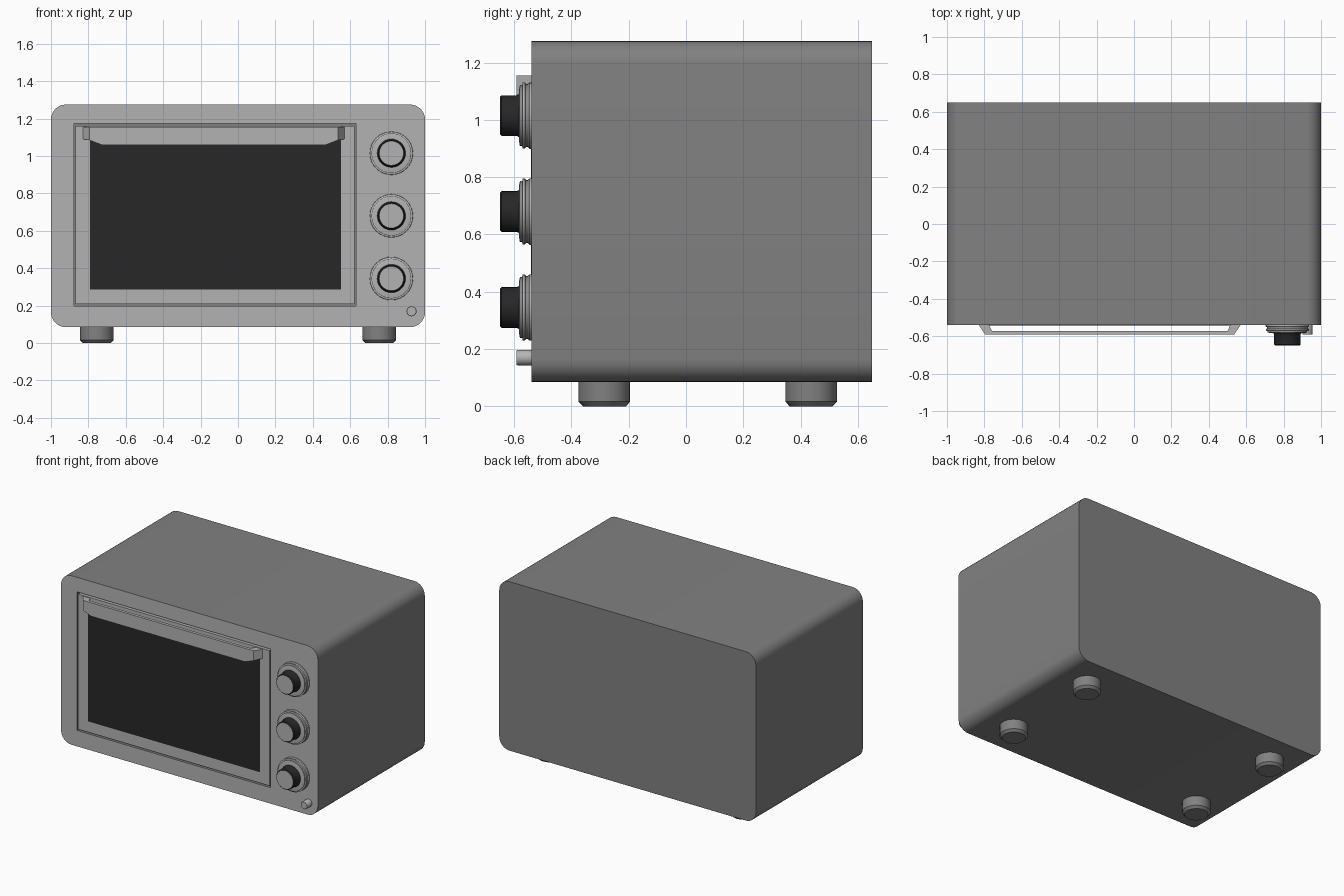
import bpy, bmesh, math
from mathutils import Matrix, Vector

if "Cube" in bpy.data.objects:
    bpy.data.objects.remove(bpy.data.objects["Cube"])

FRONT, BACK = -0.54, 0.65


def material(name, v):
    m = bpy.data.materials.new(name)
    m.diffuse_color = (v, v, v, 1)
    m.use_nodes = True
    m.node_tree.nodes["Principled BSDF"].inputs["Base Color"].default_value = m.diffuse_color
    return m


dark = material("dark", 0.02)
shell_grey = material("shell_grey", 0.22)
light = material("light_grey", 0.45)


def make(name, bm, mats=(), smooth=True):
    bmesh.ops.recalc_face_normals(bm, faces=bm.faces)
    me = bpy.data.meshes.new(name)
    bm.to_mesh(me)
    bm.free()
    ob = bpy.data.objects.new(name, me)
    bpy.context.collection.objects.link(ob)
    for m in mats:
        me.materials.append(m)
    if smooth:
        bpy.ops.object.select_all(action='DESELECT')
        ob.select_set(True)
        bpy.context.view_layer.objects.active = ob
        bpy.ops.object.shade_smooth_by_angle(angle=math.radians(35))
    return ob


def box(name, x0, x1, y0, y1, z0, z1, mats=()):
    bm = bmesh.new()
    mat = Matrix.Translation(((x0 + x1) / 2, (y0 + y1) / 2, (z0 + z1) / 2))
    mat = mat @ Matrix.Diagonal((x1 - x0, y1 - y0, z1 - z0, 1))
    bmesh.ops.create_cube(bm, size=1, matrix=mat)
    return make(name, bm, mats, smooth=False)


def lathe(name, profile, origin, axis, mats=(), n=32, mat_from=None):
    """Turn (radius, distance) pairs about an axis; both ends are capped.
    Side bands up to mat_from use material 0, later ones 1, the end cap 0."""
    bm = bmesh.new()
    rot = Vector((0, 0, 1)).rotation_difference(Vector(axis))
    rings = []
    for r, d in profile:
        ring = []
        for i in range(n):
            a = 2 * math.pi * i / n
            p = rot @ Vector((r * math.cos(a), r * math.sin(a), d))
            ring.append(bm.verts.new(p + Vector(origin)))
        rings.append(ring)
    for k in range(len(rings) - 1):
        for i in range(n):
            j = (i + 1) % n
            f = bm.faces.new((rings[k][i], rings[k][j], rings[k + 1][j], rings[k + 1][i]))
            if mat_from is not None and k >= mat_from:
                f.material_index = 1
    bm.faces.new(rings[0])
    bm.faces.new(rings[-1])
    return make(name, bm, mats)


# Rounded shell, lighter on the front face
bm = bmesh.new()
R, Z0, Z1 = 0.08, 0.085, 1.275
outline = []
for k, (cx, cz) in enumerate(((1 - R, Z1 - R), (R - 1, Z1 - R), (R - 1, Z0 + R), (1 - R, Z0 + R))):
    for i in range(9):
        a = math.pi / 2 * (k + i / 8)
        outline.append((cx + R * math.cos(a), cz + R * math.sin(a)))
front = [bm.verts.new((x, FRONT, z)) for x, z in outline]
back = [bm.verts.new((x, BACK, z)) for x, z in outline]
bm.faces.new(front).material_index = 1
bm.faces.new(back)
for i in range(len(outline)):
    j = (i + 1) % len(outline)
    bm.faces.new((front[i], front[j], back[j], back[i]))
shell = make("oven_shell", bm, (shell_grey, light))

# Shallow door recess, cut into the shell
cutter = box("door_recess_cutter", -0.876, 0.631, FRONT - 0.1, FRONT + 0.03, 0.197, 1.173)
cutter.hide_render = True
cutter.hide_set(True)
mod = shell.modifiers.new("recess", 'BOOLEAN')
mod.operation = 'DIFFERENCE'
mod.solver = 'EXACT'
mod.object = cutter

# Door and dark window
box("door", -0.868, 0.623, FRONT, FRONT + 0.031, 0.208, 1.16, (light,))
box("window", -0.79, 0.55, FRONT - 0.002, FRONT + 0.01, 0.285, 1.12, (dark,))

# Door handle: thin bracket with tapered ends, (outer x, y, inner x, y, bottom z)
half = ((-0.70, FRONT, -0.645, FRONT, 1.09),
        (-0.665, -0.592, -0.63, -0.571, 1.085),
        (-0.60, -0.592, -0.60, -0.571, 1.06))
path = list(half) + [(-a, b, -c, d, z) for a, b, c, d, z in reversed(half)]
bm = bmesh.new()
sections = []
for ox, oy, ix, iy, z in path:
    pts = ((ox, oy, 1.155), (ix, iy, 1.155), (ix, iy, z), (ox, oy, z))
    sections.append([bm.verts.new((x - 0.13, y, zz)) for x, y, zz in pts])
for s, t in zip(sections, sections[1:]):
    for i in range(4):
        j = (i + 1) % 4
        bm.faces.new((s[i], s[j], t[j], t[i]))
bm.faces.new(sections[0])
bm.faces.new(sections[-1])
make("door_handle", bm, (light,), smooth=False)

# Three control knobs on stepped collars
collar = ((0.116, 0), (0.116, 0.007), (0.11, 0.012), (0.11, 0.018), (0.115, 0.022),
          (0.115, 0.03), (0.106, 0.032), (0.106, 0.04), (0.09, 0.043))
knob = ((0.078, 0.04), (0.071, 0.05), (0.071, 0.104), (0.065, 0.11))
for i in range(3):
    at = (0.82, FRONT, 0.345 + i * 0.335)
    lathe(f"knob_collar_{i + 1}", collar, at, (0, -1, 0), (light,))
    lathe(f"knob_{i + 1}", knob, at, (0, -1, 0), (light, dark), mat_from=0)

# Indicator light
lathe("indicator_light", ((0.027, 0), (0.027, 0.048), (0.025, 0.051)),
      (0.928, FRONT, 0.17), (0, -1, 0), (light,), n=20)

# Four feet
for sx in (-1, 1):
    for label, y in (("front", -0.285), ("back", 0.437)):
        side = "left" if sx < 0 else "right"
        lathe(f"{label}_{side}_foot", ((0.075, 0), (0.09, 0.016), (0.09, 0.09)),
              (sx * 0.755, y, 0), (0, 0, 1), (shell_grey,), n=24)
